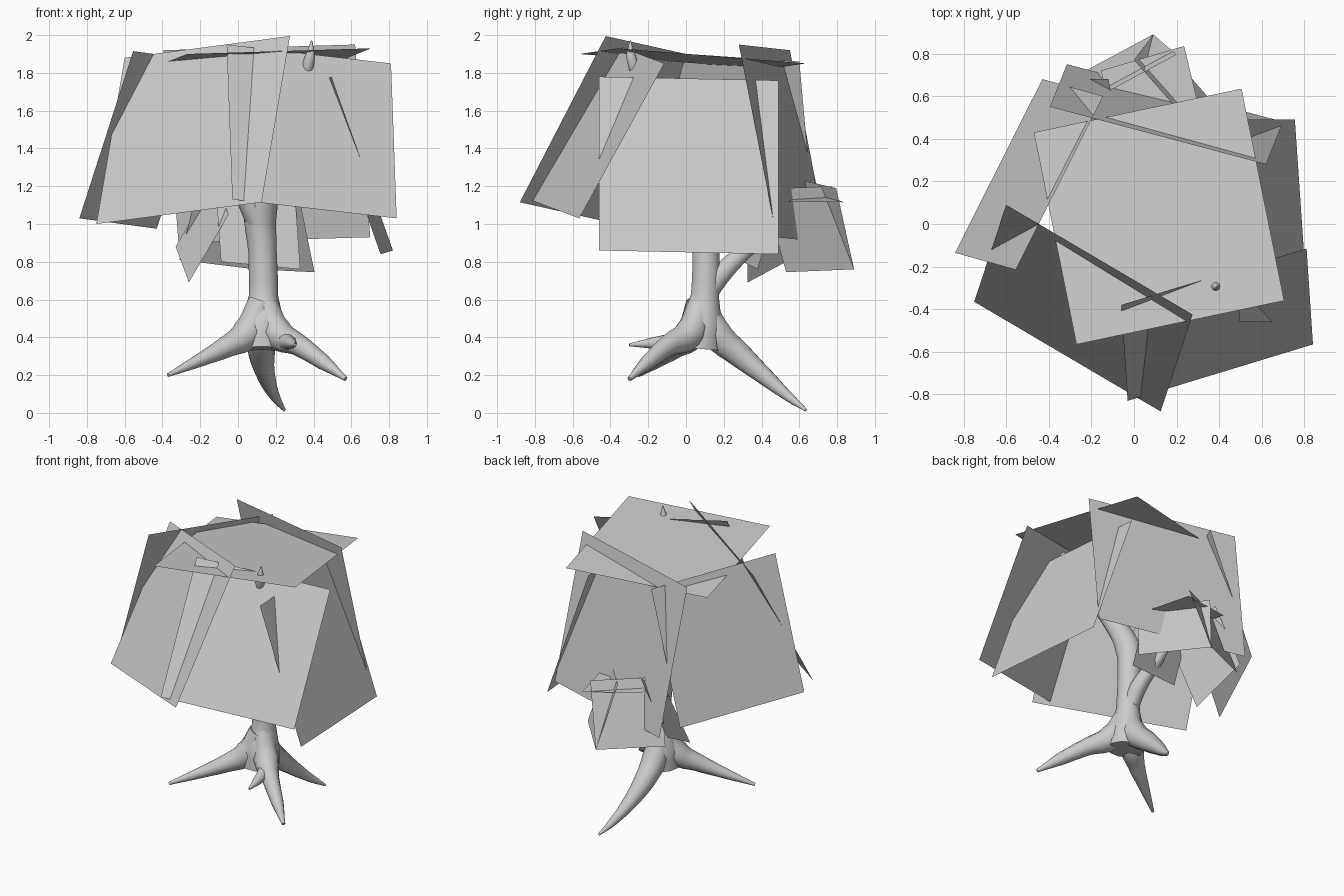
import bpy
from mathutils import Vector


def limb(name, pts):
    """Tapered smooth tube; every point is (x, y, z, radius)."""
    cu = bpy.data.curves.new(name, 'CURVE')
    cu.dimensions = '3D'
    cu.bevel_depth = 1.0
    cu.bevel_resolution = 3
    cu.resolution_u = 4
    cu.use_fill_caps = True
    sp = cu.splines.new('BEZIER')
    sp.bezier_points.add(len(pts) - 1)
    for bp, (x, y, z, r) in zip(sp.bezier_points, pts):
        bp.co = (x, y, z)
        bp.radius = r
        bp.handle_left_type = bp.handle_right_type = 'AUTO'
    ob = bpy.data.objects.new(name, cu)
    bpy.context.collection.objects.link(ob)
    bpy.ops.object.select_all(action='DESELECT')
    ob.select_set(True)
    bpy.context.view_layer.objects.active = ob
    bpy.ops.object.convert(target='MESH')
    bpy.ops.object.shade_smooth_by_angle(angle=0.9)


def card(name, a, b, c):
    """Flat leaf card from three corners; the fourth completes the parallelogram."""
    a, b, c = Vector(a), Vector(b), Vector(c)
    me = bpy.data.meshes.new(name)
    me.from_pydata([a, b, c, a + c - b], [], [(0, 1, 2, 3)])
    ob = bpy.data.objects.new(name, me)
    bpy.context.collection.objects.link(ob)


# Trunk, rising through the crown to a small tip above it
limb("trunk", [(.13, .07, .34, .12), (.13, .08, .45, .12), (.135, .10, .62, .078),
               (.13, .105, .85, .075), (.12, .09, 1.08, .088), (.2, -.02, 1.35, .06),
               (.32, -.2, 1.68, .04), (.38, -.29, 1.88, .028), (.39, -.295, 1.97, .004)])
limb("left_branch", [(.12, .09, 1.0, .07), (.02, .05, 1.2, .06), (-.12, .02, 1.45, .035), (-.2, 0, 1.65, .01)])
limb("back_branch", [(.13, .1, .62, .06), (.13, .2, .75, .055), (.1, .36, .9, .04), (.08, .5, 1.03, .012)])

# Spreading roots
limb("left_root", [(.12, .07, .58, .07), (.05, .03, .42, .085), (-.06, -.05, .35, .058),
                   (-.2, -.14, .28, .036), (-.37, -.25, .2, .01)])
limb("right_root", [(.14, .08, .58, .07), (.21, .02, .42, .085), (.32, -.09, .36, .058),
                    (.45, -.2, .27, .042), (.57, -.3, .18, .012)])
limb("back_root", [(.13, .09, .58, .07), (.13, .16, .42, .085), (.125, .28, .31, .07),
                   (.15, .42, .19, .048), (.2, .55, .08, .026), (.245, .635, .015, .008)])
limb("root_stub", [(.25, -.04, .38, .05), (.28, -.17, .37, .032), (.3, -.3, .36, .008)])

# Main crown: five leaning side cards and a lid
card("crown_front_left", (-.60, .09, 1.88), (-.75, -.365, 1.0), (.125, -.88, 1.115))
card("crown_front_right", (-.06, -.38, 1.95), (-.03, -.83, 1.13), (.84, -.565, 1.03))
card("crown_right", (.495, -.46, 1.78), (.82, -.46, .86), (.755, .49, .84))
card("crown_back", (.62, .28, 1.95), (.70, .48, .93), (-.315, .75, .90))
card("crown_left", (-.145, .60, 1.86), (-.43, .68, .975), (-.84, -.135, 1.03))
card("crown_top", (-.27, -.565, 1.90), (.705, -.36, 1.93), (.505, .635, 1.85))

# Small lower crown behind the trunk
card("small_crown_back_right", (.315, .41, 1.185), (.405, .53, .745), (.09, .89, .76))
card("small_crown_back_left", (.2, .795, 1.19), (.09, .89, .76), (-.31, .675, .81))
card("small_crown_left", (-.12, .68, 1.24), (-.33, .68, .88), (-.26, .325, .69))
card("small_crown_front", (-.12, .42, 1.22), (-.09, .30, .80), (.33, .38, .76))
card("small_crown_top", (-.06, .33, 1.17), (.33, .445, 1.12), (.235, .835, 1.115))
